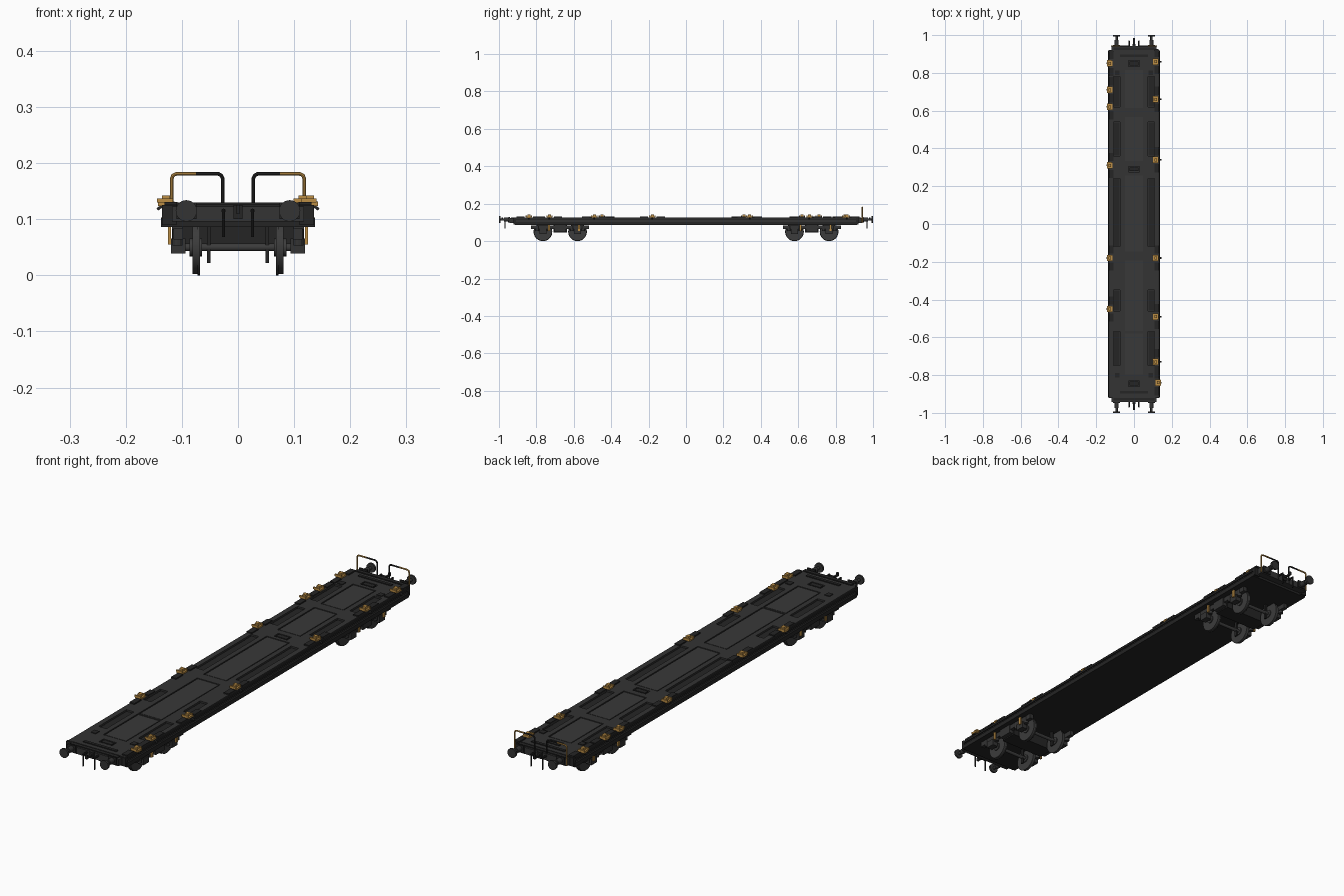
import bpy, bmesh
from math import pi
from mathutils import Matrix, Vector

cube = bpy.data.objects.get("Cube")
if cube:
    bpy.data.objects.remove(cube, do_unlink=True)


def material(name, r, g, b):
    m = bpy.data.materials.new(name)
    m.use_nodes = True
    m.diffuse_color = (r, g, b, 1)
    bsdf = next(n for n in m.node_tree.nodes if n.type == "BSDF_PRINCIPLED")
    bsdf.inputs["Base Color"].default_value = (r, g, b, 1)
    return m


DECK = material("deck grey", 0.033, 0.033, 0.033)
PANEL = material("panel grey", 0.04, 0.04, 0.04)
DARK = material("shadow black", 0.018, 0.018, 0.018)
WHEEL = material("wheel grey", 0.045, 0.045, 0.045)
GOLD = material("ochre brass", 0.5, 0.27, 0.06)


class Part:
    """Collects simple solids into one named mesh object."""

    def __init__(self, name, *mats):
        self.name, self.mats, self.bm = name, mats, bmesh.new()

    def box(self, x, y, z, rot=0, axis="Y", mat=0):
        lo, hi = Vector((x[0], y[0], z[0])), Vector((x[1], y[1], z[1]))
        size = hi - lo
        m = (Matrix.Translation((lo + hi) / 2) @ Matrix.Rotation(rot, 4, axis)
             @ Matrix.Diagonal((abs(size.x), abs(size.y), abs(size.z), 1)))
        verts = bmesh.ops.create_cube(self.bm, size=1, matrix=m)["verts"]
        for f in {f for v in verts for f in v.link_faces}:
            f.material_index = mat

    def rod(self, centre, r, length, axis="Y", r2=None, sides=20):
        turn = {"X": Matrix.Rotation(pi / 2, 4, "Y"),
                "Y": Matrix.Rotation(-pi / 2, 4, "X"), "Z": Matrix()}[axis]
        bmesh.ops.create_cone(self.bm, cap_ends=True, segments=sides,
                              radius1=r, radius2=r if r2 is None else r2, depth=length,
                              matrix=Matrix.Translation(centre) @ turn)

    def done(self, smooth=False):
        mesh = bpy.data.meshes.new(self.name)
        bmesh.ops.recalc_face_normals(self.bm, faces=self.bm.faces)
        self.bm.to_mesh(mesh)
        self.bm.free()
        for m in self.mats:
            mesh.materials.append(m)
        ob = bpy.data.objects.new(self.name, mesh)
        bpy.context.collection.objects.link(ob)
        if smooth:
            select(ob)
            bpy.ops.object.shade_smooth_by_angle()
        return ob


def select(ob):
    bpy.ops.object.select_all(action="DESELECT")
    ob.select_set(True)
    bpy.context.view_layer.objects.active = ob


TOP = 0.126
centre_panels = [(0.61, 0.82), (0.33, 0.57), (-0.15, 0.26), (-0.57, -0.19), (-0.8, -0.575)]
side_slots = [(0.62, 0.78), (0.36, 0.54), (-0.12, 0.24), (-0.46, -0.35), (-0.75, -0.57)]
hatches = [0.85, 0.29, -0.845]

# Deck with recessed panels
p = Part("deck", DECK)
p.box((-0.13, 0.13), (-0.915, 0.915), (0.1, TOP))
deck = p.done()
p = Part("recess_cutter", DECK)
for a, b in centre_panels:
    p.box((-0.052, 0.052), (a, b), (TOP - 0.005, 0.2))
for a, b in side_slots:
    for s in (-1, 1):
        p.box(sorted((s * 0.073, s * 0.108)), (a, b), (TOP - 0.008, 0.2))
for y in hatches:
    p.box((-0.03, 0.03), (y - 0.015, y + 0.015), (TOP - 0.008, 0.2))
cutter = p.done()
cutter.hide_render = True
mod = deck.modifiers.new("recesses", "BOOLEAN")
mod.operation, mod.solver, mod.object = "DIFFERENCE", "EXACT", cutter
select(deck)
bpy.ops.object.modifier_apply(modifier=mod.name)
bpy.data.objects.remove(cutter, do_unlink=True)

# Raised plates in the recesses
p = Part("floor_panels", PANEL, DARK)
for a, b in centre_panels:
    p.box((-0.048, 0.048), (a + 0.004, b - 0.004), (0.119, TOP - 0.001))
for a, b in side_slots:
    for s in (-1, 1):
        p.box(sorted((s * 0.076, s * 0.105)), (a + 0.003, b - 0.003), (0.116, 0.121), mat=1)
for y in hatches:
    p.box((-0.024, 0.024), (y - 0.01, y + 0.01), (0.116, TOP), mat=1)
p.done()

# Side sills, underside and the narrow lip along each edge
p = Part("underframe", DARK)
p.box((-0.137, 0.137), (-0.915, 0.915), (0.086, 0.103))
p.done()
p = Part("edge_lips", DARK)
for s in (-1, 1):
    p.box(sorted((s * 0.128, s * 0.135)), (-0.915, 0.915), (0.112, 0.12))
p.done()

# Bolsters and hinged flaps on the deck edge
p = Part("edge_flaps", DARK)
clamps = [(-0.128, y) for y in (0.85, 0.71, 0.62, 0.31, -0.18, -0.45)]
clamps += [(0.115, y) for y in (0.86, 0.66, 0.34, -0.18, -0.49, -0.73)] + [(0.128, -0.84)]
for x, y in clamps:
    s = 1 if x > 0 else -1
    for d in (-0.045, 0.045):
        p.box(sorted((s * 0.108, s * 0.131)), (y + d - 0.022, y + d + 0.022), (0.124, 0.131))
for y in (0.8, -0.8):
    for s in (-1, 1):
        p.box(sorted((s * 0.078, s * 0.1)), (y - 0.012, y + 0.012), (0.124, 0.129))
p.done()

# Container clamps
p = Part("container_clamps", GOLD, DARK)
for x, y in clamps:
    s = 1 if x > 0 else -1
    p.box((x - 0.015, x + 0.015), (y - 0.014, y + 0.014), (0.124, 0.132))
    p.box((x - 0.007, x + 0.007), (y - 0.008, y + 0.008), (0.131, 0.142))
    for d in (-0.014, 0.014):
        p.box((x - 0.016, x + 0.012), (y + d - 0.003, y + d + 0.003), (0.13, 0.137))
    p.box((s * 0.138 - 0.007, s * 0.138 + 0.007), (y - 0.004, y + 0.004), (0.119, 0.124),
          rot=s * 0.6, mat=1)
p.done()

# Both ends: headstock, buffers, coupling and hoses
for end, e in (("front", -1), ("back", 1)):
    def span(a, b):
        return sorted((e * a, e * b))
    p = Part(end + "_headstock", DECK, DARK)
    p.box((-0.118, 0.118), span(0.91, 0.943), (0.096, 0.123))
    p.box((-0.108, 0.108), span(0.92, 0.935), (0.122, 0.127), mat=1)
    p.box((-0.075, 0.075), span(0.885, 0.897), (0.124, 0.13), mat=1)
    for s in (-1, 1):
        p.box(sorted((s * 0.11, s * 0.135)), span(0.91, 0.922), (0.09, 0.125), mat=1)
        p.box((s * 0.092 - 0.018, s * 0.092 + 0.018), span(0.942, 0.948), (0.1, 0.13), mat=1)
    p.done()
    p = Part(end + "_buffers", DECK)
    for s in (-1, 1):
        x = s * 0.092
        p.rod((x, e * 0.958, 0.115), 0.011, 0.03)
        p.rod((x, e * 0.98, 0.115), 0.006, 0.03)
        p.rod((x, e * 0.996, 0.115), 0.019, 0.008, sides=28)
    p.done(True)
    p = Part(end + "_coupling", DARK)
    p.box((-0.008, 0.008), span(0.94, 0.952), (0.1, 0.125))
    p.box((-0.004, 0.004), span(0.95, 0.985), (0.11, 0.117))
    p.box((-0.004, 0.004), span(0.978, 0.986), (0.11, 0.125))
    for s in (-1, 1):
        x = s * 0.026
        p.rod((x, e * 0.955, 0.115), 0.004, 0.028, sides=10)
        p.rod((x, e * 0.968, 0.093), 0.003, 0.05, "Z", sides=10)
    p.done(True)

# Bogies
for end, e in (("front", -1), ("back", 1)):
    axles = [e * 0.765, e * 0.58]
    mid = sum(axles) / 2
    p = Part(end + "_wheels", WHEEL)
    for y in axles:
        p.rod((0, y, 0.05), 0.007, 0.23, "X", sides=16)
        for s in (-1, 1):
            p.rod((s * 0.076, y, 0.05), 0.048, 0.011, "X", sides=36)
            p.rod((s * 0.07, y, 0.05), 0.05, 0.004, "X", sides=36)
            p.rod((s * 0.075, y, 0.05), 0.016, 0.022, "X")
    p.done(True)
    p = Part(end + "_bogie_frame", DECK, DARK)
    p.box((-0.1, 0.1), (mid - 0.035, mid + 0.035), (0.045, 0.088), mat=1)
    for s in (-1, 1):
        p.box(sorted((s * 0.098, s * 0.115)), (mid - 0.155, mid + 0.155), (0.064, 0.084))
        p.box(sorted((s * 0.098, s * 0.118)), (mid - 0.03, mid + 0.03), (0.05, 0.087))
        for y in axles:
            p.box(sorted((s * 0.094, s * 0.119)), (y - 0.018, y + 0.018), (0.039, 0.066))
            for d in (-0.03, 0.03):
                p.rod((s * 0.108, y + d, 0.068), 0.009, 0.03, "Z", sides=12)
            # Brake hangers
            p.box((s * 0.052 - 0.003, s * 0.052 + 0.003), (y - 0.006, y + 0.006),
                  (0.022, 0.088), mat=1)
    p.done()
    p = Part(end + "_bogie_straps", GOLD)
    for s in (-1, 1):
        for y in (mid - 0.06, mid + 0.1):
            p.box((s * 0.122 - 0.003, s * 0.122 + 0.003), (y - 0.005, y + 0.005), (0.055, 0.087))
    p.done()

# Handrails at the back end, brass outside and dark inside
for side, s in (("left", 1), ("right", -1)):
    cu = bpy.data.curves.new(side + "_handrail", "CURVE")
    cu.dimensions, cu.bevel_depth, cu.bevel_resolution = "3D", 0.0033, 2
    cu.use_fill_caps = True
    path = [(0.118, 0.1), (0.118, 0.172), (0.116, 0.178), (0.11, 0.181), (0.075, 0.181),
            (0.035, 0.181), (0.03, 0.178), (0.027, 0.172), (0.027, 0.1)]
    sp = cu.splines.new("POLY")
    sp.points.add(len(path) - 1)
    for pt, (x, z) in zip(sp.points, path):
        pt.co = (s * x, 0.942, z, 1)
    ob = bpy.data.objects.new(side + "_handrail", cu)
    bpy.context.collection.objects.link(ob)
    select(ob)
    bpy.ops.object.convert(target="MESH")
    ob = bpy.context.object
    ob.data.materials.clear()
    ob.data.materials.append(GOLD)
    ob.data.materials.append(DARK)
    for f in ob.data.polygons:
        f.material_index = int(abs(f.center.x) < 0.075)
    bpy.ops.object.shade_smooth_by_angle()
